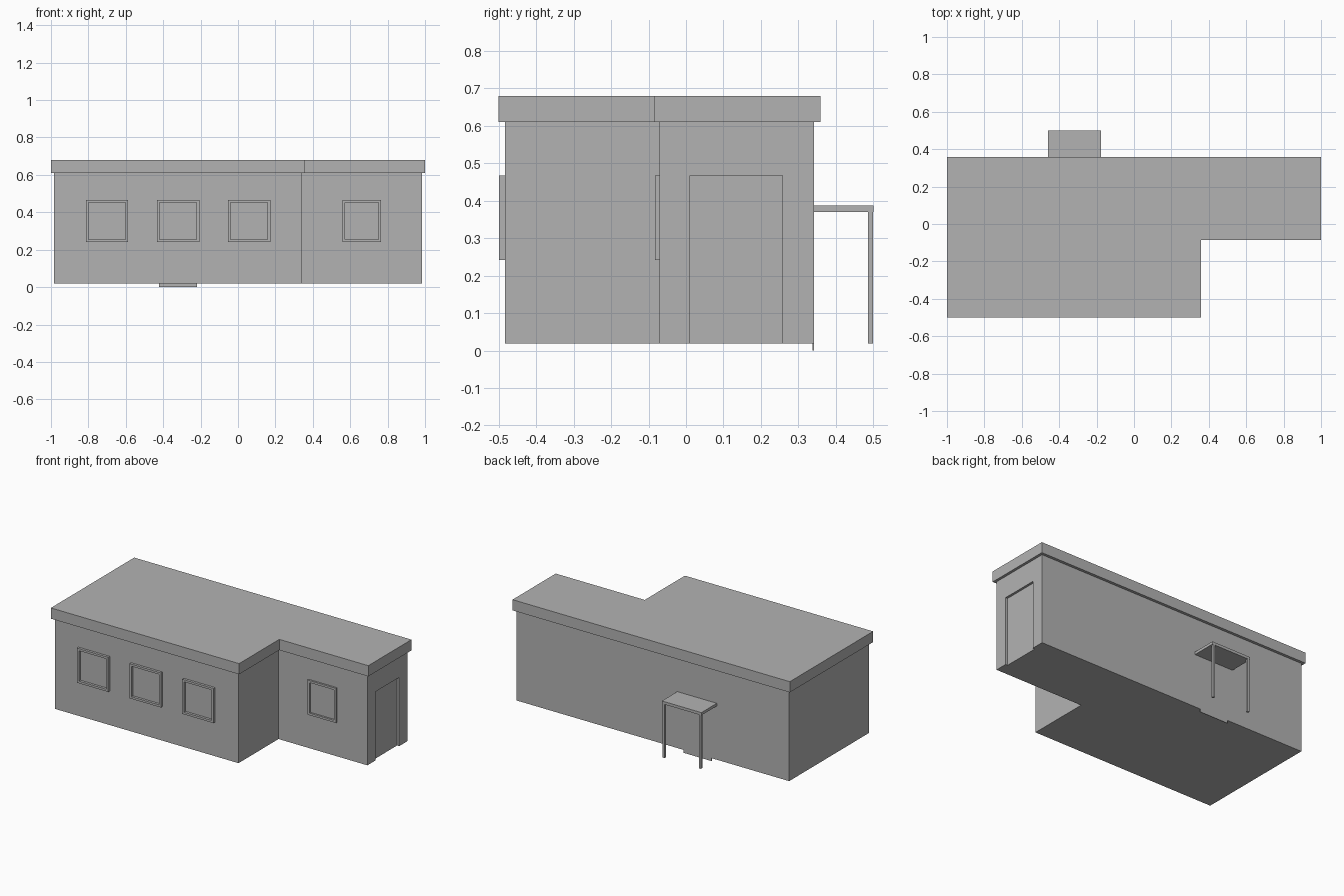
import bpy
import bmesh

if "Cube" in bpy.data.objects:
    bpy.data.objects.remove(bpy.data.objects["Cube"])

grey = bpy.data.materials.new("plain grey")
grey.diffuse_color = (0.45, 0.45, 0.45, 1)
grey.use_nodes = True
grey.node_tree.nodes["Principled BSDF"].inputs["Base Color"].default_value = grey.diffuse_color


def finish(name, bm):
    bmesh.ops.recalc_face_normals(bm, faces=bm.faces)
    mesh = bpy.data.meshes.new(name)
    bm.to_mesh(mesh)
    bm.free()
    mesh.materials.append(grey)
    obj = bpy.data.objects.new(name, mesh)
    bpy.context.collection.objects.link(obj)
    return obj


def prism(name, outline, z0, z1):
    """Extrude a floor-plan outline from z0 up to z1."""
    bm = bmesh.new()
    face = bm.faces.new([bm.verts.new((x, y, z0)) for x, y in outline])
    top = bmesh.ops.extrude_face_region(bm, geom=[face])["geom"]
    verts = [v for v in top if isinstance(v, bmesh.types.BMVert)]
    bmesh.ops.translate(bm, verts=verts, vec=(0, 0, z1 - z0))
    return finish(name, bm)


def box(name, x0, x1, y0, y1, z0, z1):
    return prism(name, [(x0, y0), (x1, y0), (x1, y1), (x0, y1)], z0, z1)


def ell(x0, x1, y0, y1, xi, yi):
    """L-shaped plan with the front right corner missing."""
    return [(x0, y0), (xi, y0), (xi, yi), (x1, yi), (x1, y1), (x0, y1)]


def window_frame(name, x0, x1, z0, z1, y_front, y_wall, rim=0.014):
    """Raised square frame around a pane level with the wall."""
    bm = bmesh.new()
    corners = [(x0, z0), (x1, z0), (x1, z1), (x0, z1)]
    inner = [(x0 + rim, z0 + rim), (x1 - rim, z0 + rim),
             (x1 - rim, z1 - rim), (x0 + rim, z1 - rim)]
    rings = [[bm.verts.new((x, y, z)) for x, z in pts] for pts, y in
             ((corners, y_wall), (corners, y_front), (inner, y_front), (inner, y_wall))]
    for a, b in zip(rings, rings[1:] + rings[:1]):
        for i in range(4):
            j = (i + 1) % 4
            bm.faces.new((a[i], a[j], b[j], b[i]))
    return finish(name, bm)


BASE, EAVES, TOP = 0.019, 0.609, 0.679

# Walls, with a shallow side doorway cut into the right end
walls = box_plan = prism("walls", ell(-0.983, 0.983, -0.483, 0.341, 0.342, -0.071), BASE, EAVES)
cutter = box("doorway_cutter", 0.968, 1.05, 0.011, 0.257, -0.05, 0.467)
cutter.hide_render = True
cutter.hide_set(True)
cut = walls.modifiers.new("doorway", 'BOOLEAN')
cut.operation = 'DIFFERENCE'
cut.solver = 'EXACT'
cut.object = cutter

# Flat roof slab overhanging the walls
prism("roof", ell(-1.0, 1.0, -0.5, 0.359, 0.358, -0.086), EAVES, TOP)

# Windows: three on the main front, one on the set-back wing
for i, x in enumerate((-0.813, -0.433, -0.053)):
    window_frame(f"front_window_{i + 1}", x, x + 0.226, 0.241, 0.467, -0.499, -0.483)
window_frame("wing_window", 0.559, 0.765, 0.241, 0.467, -0.083, -0.071)

# Rear door, flush with the wall and reaching the ground
box("rear_door", -0.423, -0.219, 0.337, 0.341, 0.0, BASE)

# Rear porch: canopy on two posts
box("porch_canopy", -0.461, -0.176, 0.341, 0.5, 0.369, 0.387)
for side, x in (("left", -0.457), ("right", -0.194)):
    box(f"porch_post_{side}", x, x + 0.014, 0.485, 0.499, BASE, 0.369)
